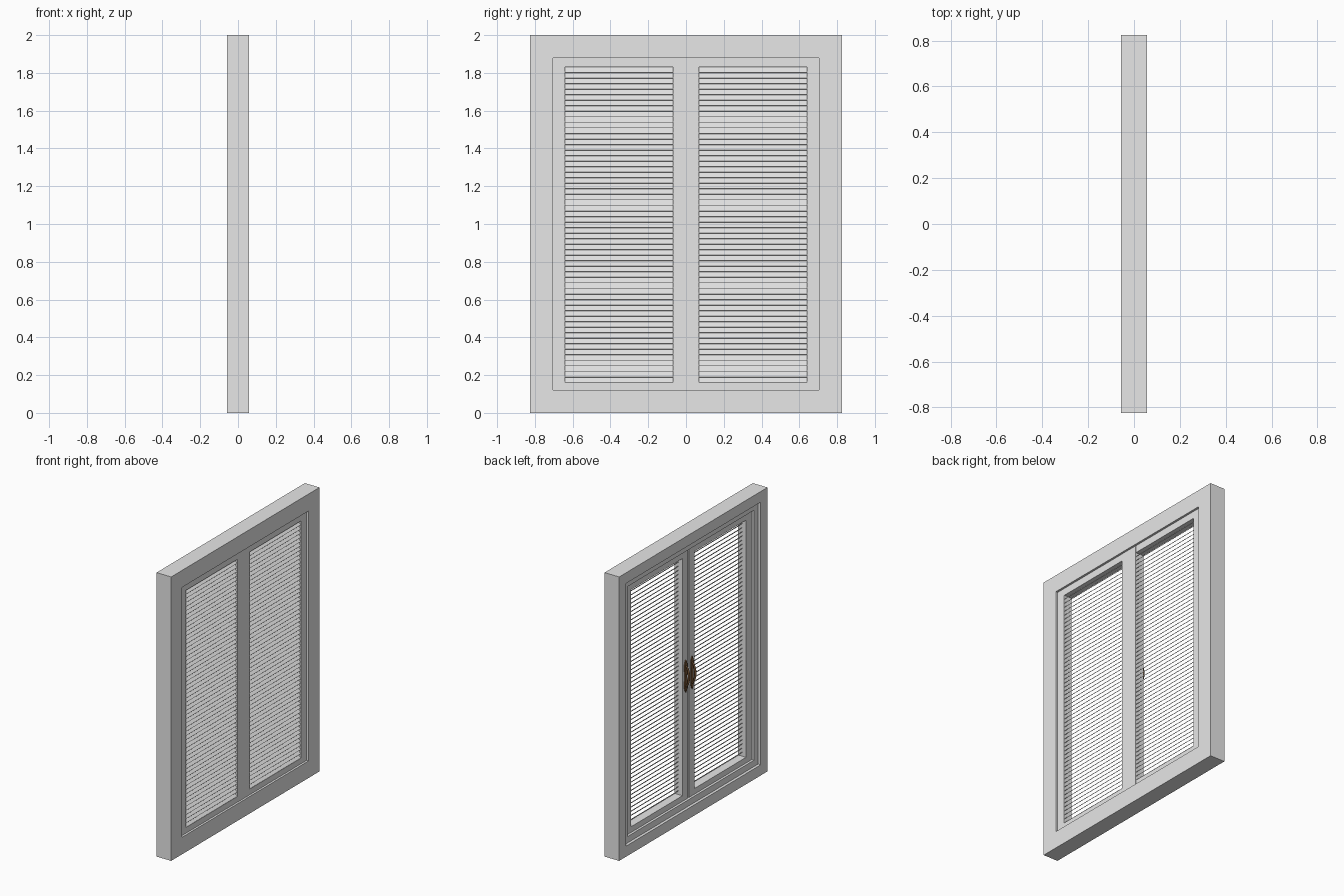
import bpy, math
from mathutils import Vector, Matrix

cube = bpy.data.objects.get("Cube")
if cube:
    bpy.data.objects.remove(cube)


def material(name, rgb):
    m = bpy.data.materials.new(name)
    m.use_nodes = True
    m.diffuse_color = (*rgb, 1)
    m.node_tree.nodes["Principled BSDF"].inputs["Base Color"].default_value = (*rgb, 1)
    return m


PAINT = material("grey paint", (0.8, 0.8, 0.8))
BRONZE = material("dark bronze", (0.2, 0.1, 0.04))


def mesh_object(name, verts, faces, mat):
    me = bpy.data.meshes.new(name)
    me.from_pydata(verts, [], faces)
    me.materials.append(mat)
    ob = bpy.data.objects.new(name, me)
    bpy.context.collection.objects.link(ob)
    return ob


def ring(name, profile, y0, y1, z0, z1, mat=PAINT):
    """Mitred rectangular frame: profile of (x, inset) swept round a rectangle."""
    n = len(profile)
    verts = []
    for sy, sz in ((0, 0), (1, 0), (1, 1), (0, 1)):
        for x, d in profile:
            verts.append((x, y1 - d if sy else y0 + d, z1 - d if sz else z0 + d))
    faces = []
    for c in range(4):
        for i in range(n):
            j, e = (i + 1) % n, (c + 1) % 4
            faces.append((c * n + i, e * n + i, e * n + j, c * n + j))
    ob = mesh_object(name, verts, faces, mat)
    return ob


def box(name, lo, hi, mat=PAINT):
    bpy.ops.mesh.primitive_cube_add(size=1)
    ob = bpy.context.object
    ob.name = name
    mid = (Vector(lo) + Vector(hi)) / 2
    size = Vector(hi) - Vector(lo)
    ob.data.transform(Matrix.Translation(mid) @ Matrix.Diagonal((*size, 1)))
    ob.data.materials.append(mat)
    return ob


# Outer frame with a stepped rebate on the handle side
FRONT, BACK = 0.057, -0.057
ring("outer_frame", [(FRONT, 0), (FRONT, 0.12), (-0.037, 0.12), (-0.037, 0.075),
                     (BACK, 0.075), (BACK, 0)], -0.825, 0.825, 0, 2)
# Head and sill fillers narrow the opening to its final height
SASH_F, SASH_B = 0.042, -0.02
Z0, Z1 = 0.08, 1.91


def handle(side):
    y, z, n = side * 0.035, 0.99, 24
    # Back plate with a waisted outline
    outline = []
    for i in range(n):
        a = 2 * math.pi * i / n
        w = 0.011 + 0.009 * math.sin(a) ** 2 * math.cos(a) ** 2 * 4
        outline.append((y + w * math.cos(a), z + 0.115 * math.sin(a)))
    verts = [(SASH_B, *p) for p in outline] + [(SASH_B - 0.006, *p) for p in outline]
    faces = [tuple(range(n)), tuple(range(2 * n - 1, n - 1, -1))]
    faces += [(i, i + n, (i + 1) % n + n, (i + 1) % n) for i in range(n)]
    mesh_object("handle_plate", verts, faces, BRONZE)
    # Bowed grip, thickest in the middle
    cu = bpy.data.curves.new("handle_grip", "CURVE")
    cu.dimensions = "3D"
    cu.bevel_depth = 0.007
    cu.bevel_resolution = 2
    cu.use_fill_caps = True
    sp = cu.splines.new("POLY")
    steps = 12
    sp.points.add(steps)
    for i, p in enumerate(sp.points):
        t = i / steps
        bow = math.sin(math.pi * t)
        p.co = (SASH_B - 0.004 - 0.024 * bow ** 0.6, y, z - 0.075 + 0.15 * t, 1)
        p.radius = 0.7 + 0.4 * bow
    cu.materials.append(BRONZE)
    ob = bpy.data.objects.new("handle_grip", cu)
    bpy.context.collection.objects.link(ob)


# Two louvred sashes
SLATS = 57
L0, L1 = 0.16, 1.83
pitch = (L1 - L0) / SLATS
for side, label in ((1, "left"), (-1, "right")):
    ya, yb = sorted((side * 0.004, side * 0.705))
    ia, ib = sorted((side * 0.068, side * 0.64))
    for part, lo, hi in (("outer_stile", 0.64, 0.705), ("inner_stile", 0.004, 0.068)):
        a, b = sorted((side * lo, side * hi))
        box(f"{label}_{part}", (SASH_B, a, Z0), (SASH_F, b, Z1))
    box(f"{label}_bottom_rail", (SASH_B, ia, Z0), (SASH_F, ib, L0))
    box(f"{label}_top_rail", (SASH_B, ia, L1), (SASH_F, ib, Z1))
    # Sloping slats, low edge toward +x
    slat = box(f"{label}_slats", (-0.021, ia, -0.0015), (0.021, ib, 0.0015))
    slat.data.transform(Matrix.Translation((0.025, 0, L0 + pitch / 2))
                        @ Matrix.Rotation(math.radians(43), 4, "Y"))
    arr = slat.modifiers.new("repeat", "ARRAY")
    arr.count = SLATS
    arr.use_relative_offset = False
    arr.use_constant_offset = True
    arr.constant_offset_displace = (0, 0, pitch)
    handle(side)

# Cover strip over the joint between the sashes
box("cover_strip", (SASH_F - 0.01, -0.068, Z0), (SASH_F + 0.001, 0.068, Z1))
# Sill and head stops that meet the sashes
box("head_stop", (-0.037, -0.705, Z1), (FRONT, 0.705, 1.9))
